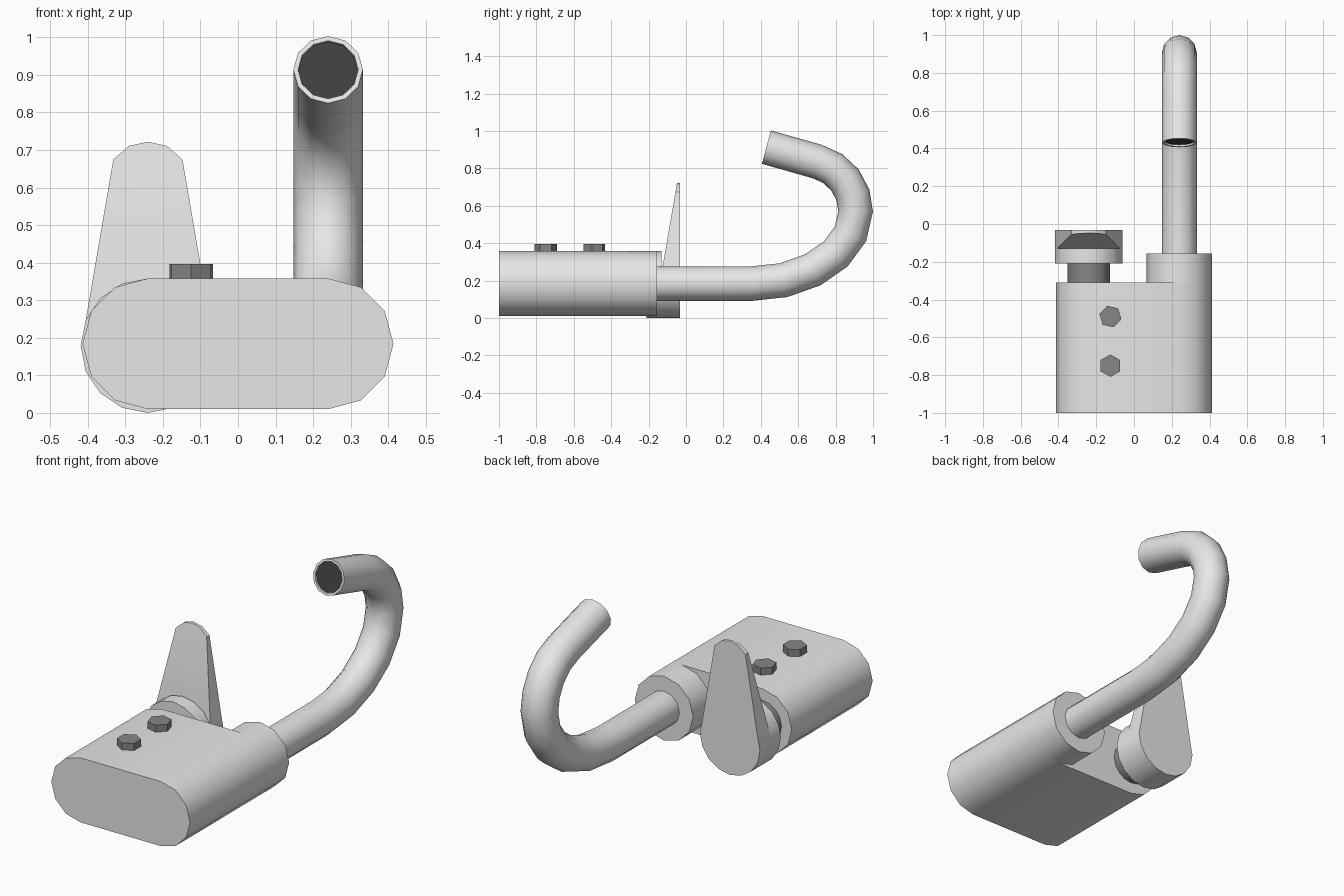
import bpy, bmesh, math
from math import sin, cos, radians, pi

if "Cube" in bpy.data.objects:
    bpy.data.objects.remove(bpy.data.objects["Cube"])


def material(name, v):
    m = bpy.data.materials.new(name)
    m.diffuse_color = (v, v, v, 1)
    m.use_nodes = True
    m.node_tree.nodes["Principled BSDF"].inputs["Base Color"].default_value = m.diffuse_color
    return m


LIGHT = material("light grey", 0.8)
DARK = material("dark grey", 0.24)
BLACK = material("near black", 0.05)


def finish(name, bm, mats, angle=40):
    bmesh.ops.recalc_face_normals(bm, faces=bm.faces)
    me = bpy.data.meshes.new(name)
    bm.to_mesh(me)
    bm.free()
    for m in mats:
        me.materials.append(m)
    ob = bpy.data.objects.new(name, me)
    bpy.context.collection.objects.link(ob)
    bpy.context.view_layer.objects.active = ob
    bpy.ops.object.select_all(action='DESELECT')
    ob.select_set(True)
    bpy.ops.object.shade_smooth_by_angle(angle=radians(angle))
    return ob


def bridge(bm, a, b):
    n = len(a)
    return [bm.faces.new((a[i], a[(i + 1) % n], b[(i + 1) % n], b[i])) for i in range(n)]


def arc(cx, cz, r, start, end, steps):
    pts = []
    for i in range(steps + 1):
        t = radians(start + (end - start) * i / steps)
        pts.append((cx + r * cos(t), cz + r * sin(t)))
    return pts


def prism_y(name, outline, y0, y1, mat):
    """Extrude an xz outline along y."""
    bm = bmesh.new()
    a = [bm.verts.new((x, y0, z)) for x, z in outline]
    b = [bm.verts.new((x, y1, z)) for x, z in outline]
    bridge(bm, a, b)
    bm.faces.new(a)
    bm.faces.new(b)
    return finish(name, bm, [mat])


# Body: stadium-shaped block, with a longer collar on the pipe side
CX, CZ, R = 0.24, 0.184, 0.174
prism_y("body", arc(CX, CZ, R, -90, 90, 6) + arc(-CX, CZ, R, 90, 270, 6), -1.0, -0.31, LIGHT)
prism_y("pipe_collar", arc(CX, CZ, R, 0, 330, 11), -0.31, -0.155, LIGHT)

# Valve stem and round handle hub
prism_y("valve_stem", arc(-CX, CZ, 0.113, 0, 337.5, 15), -0.32, -0.20, DARK)
HZ, HR = 0.179, 0.179
prism_y("handle_hub", arc(-CX, HZ, HR, 0, 337.5, 15), -0.21, -0.13, LIGHT)

# Lever: lower round part, then a tapering blade with a sloped front
lower = arc(-CX, HZ, HR, 157.5, 382.5, 10)
upper = [(-CX + dx, z) for dx, z in
         ((0.092, 0.675), (0.05, 0.711), (0, 0.722), (-0.05, 0.711), (-0.092, 0.675))]
z_start = lower[-1][1]


def front_y(z):
    return -0.13 + max(0, z - z_start) / (0.722 - z_start) * 0.082


bm = bmesh.new()
front = [bm.verts.new((x, front_y(z), z)) for x, z in lower + upper]
back = [bm.verts.new((x, -0.032, z)) for x, z in lower + upper]
bridge(bm, front, back)
n = len(lower)
bm.faces.new(front[:n])
bm.faces.new([front[0], front[n - 1]] + front[n:])
bm.faces.new(back)
finish("handle_lever", bm, [LIGHT], 30)

# Hexagonal bolts on top
for i, (y, turn) in enumerate(((-0.49, 17), (-0.75, 0))):
    bm = bmesh.new()
    rings = []
    for z in (0.34, 0.396):
        rings.append([bm.verts.new((-0.125 + 0.0595 * cos(radians(90 + turn + 60 * k)),
                                    y + 0.0595 * sin(radians(90 + turn + 60 * k)), z))
                      for k in range(6)])
    bridge(bm, *rings)
    bm.faces.new(rings[0])
    bm.faces.new(rings[1])
    finish("bolt_%d" % (i + 1), bm, [DARK], 30)

# Pipe path in the yz plane as (y, z, travel angle): straight, widening bend, hooked end
path = [(-0.2, CZ, 0.0)]
for i in range(6):
    t = pi / 2 * i / 5
    path.append((0.35 + 0.557 * sin(t), 0.57 - 0.386 * cos(t),
                 math.atan2(0.386 * sin(t), 0.557 * cos(t))))
for i in range(1, 5):
    t = radians(75) * i / 4
    path.append((0.631 + 0.276 * cos(t), 0.57 + 0.276 * sin(t), t + pi / 2))
END = radians(165)
path.append((0.43, 0.914, END))

SIDES = 12


def ring(bm, y, z, a, r):
    out = []
    for k in range(SIDES):
        t = 2 * pi * k / SIDES
        u = r * sin(t)
        out.append(bm.verts.new((CX + r * cos(t), y - u * sin(a), z + u * cos(a))))
    return out


bm = bmesh.new()
rings = [ring(bm, y, z, a, 0.0925) for y, z, a in path]
for a, b in zip(rings, rings[1:]):
    bridge(bm, a, b)
bm.faces.new(rings[0])
# Open mouth: light rim and a dark, slightly recessed opening
y, z, a = path[-1]
rim = ring(bm, y, z, a, 0.08)
bridge(bm, rings[-1], rim)
deep = ring(bm, y - 0.01 * cos(a), z - 0.01 * sin(a), a, 0.079)
bridge(bm, rim, deep)
bm.faces.new(deep).material_index = 1
finish("pipe", bm, [LIGHT, BLACK])
